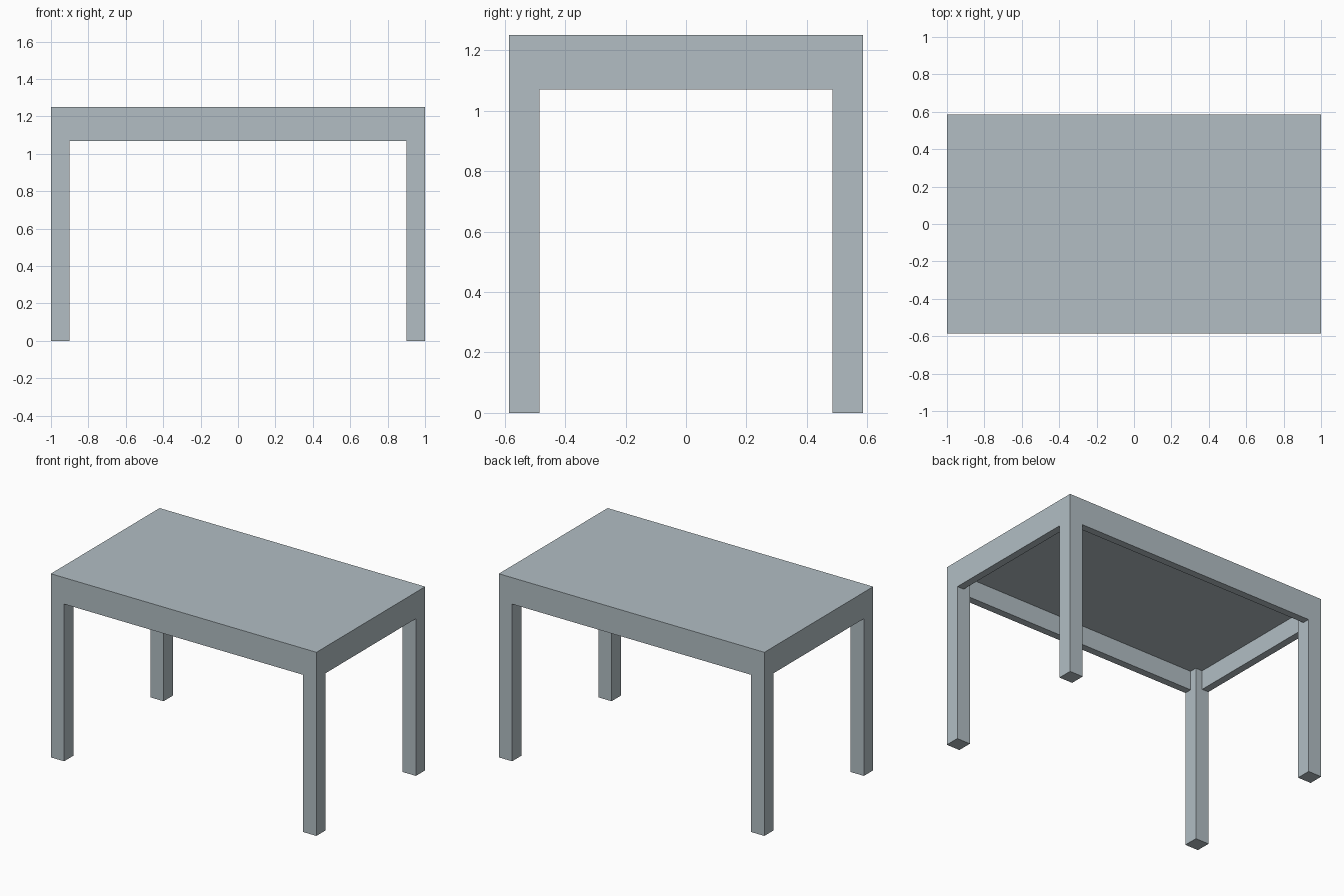
import bpy
import bmesh
from mathutils import Matrix, Vector

cube = bpy.data.objects.get("Cube")
if cube:
    bpy.data.objects.remove(cube, do_unlink=True)

# Overall proportions
HALF_X, HALF_Y, HEIGHT = 1.0, 0.585, 1.25
LEG = 0.1
TOP_UNDER = 1.2
APRON_UNDER = 1.07
APRON = 0.05

paint = bpy.data.materials.new("pale_blue_grey")
paint.use_nodes = True
colour = (0.445, 0.515, 0.552, 1)
paint.diffuse_color = colour
paint.node_tree.nodes["Principled BSDF"].inputs["Base Color"].default_value = colour


def box(name, low, high):
    """Flat-shaded box between two opposite corners."""
    low, high = Vector(low), Vector(high)
    bm = bmesh.new()
    place = Matrix.Translation((low + high) / 2) @ Matrix.Diagonal((*(high - low), 1))
    bmesh.ops.create_cube(bm, size=1, matrix=place)
    mesh = bpy.data.meshes.new(name)
    bm.to_mesh(mesh)
    bm.free()
    mesh.materials.append(paint)
    obj = bpy.data.objects.new(name, mesh)
    bpy.context.collection.objects.link(obj)


def span(sign, outer, thickness):
    """Low and high limits of a part flush with the outer edge on one side."""
    return sorted((sign * outer, sign * (outer - thickness)))


# Tabletop
box("tabletop", (-HALF_X, -HALF_Y, TOP_UNDER), (HALF_X, HALF_Y, HEIGHT))

# Square corner legs
for side, sx in (("left", 1), ("right", -1)):
    for end, sy in (("front", -1), ("back", 1)):
        x0, x1 = span(sx, HALF_X, LEG)
        y0, y1 = span(sy, HALF_Y, LEG)
        box(f"{end}_{side}_leg", (x0, y0, 0), (x1, y1, TOP_UNDER))

# Long aprons between the legs
for end, sy in (("front", -1), ("back", 1)):
    y0, y1 = span(sy, HALF_Y, APRON)
    box(f"{end}_apron", (LEG - HALF_X, y0, APRON_UNDER), (HALF_X - LEG, y1, TOP_UNDER))

# Short aprons between the legs
for side, sx in (("left", 1), ("right", -1)):
    x0, x1 = span(sx, HALF_X, APRON)
    box(f"{side}_apron", (x0, LEG - HALF_Y, APRON_UNDER), (x1, HALF_Y - LEG, TOP_UNDER))
